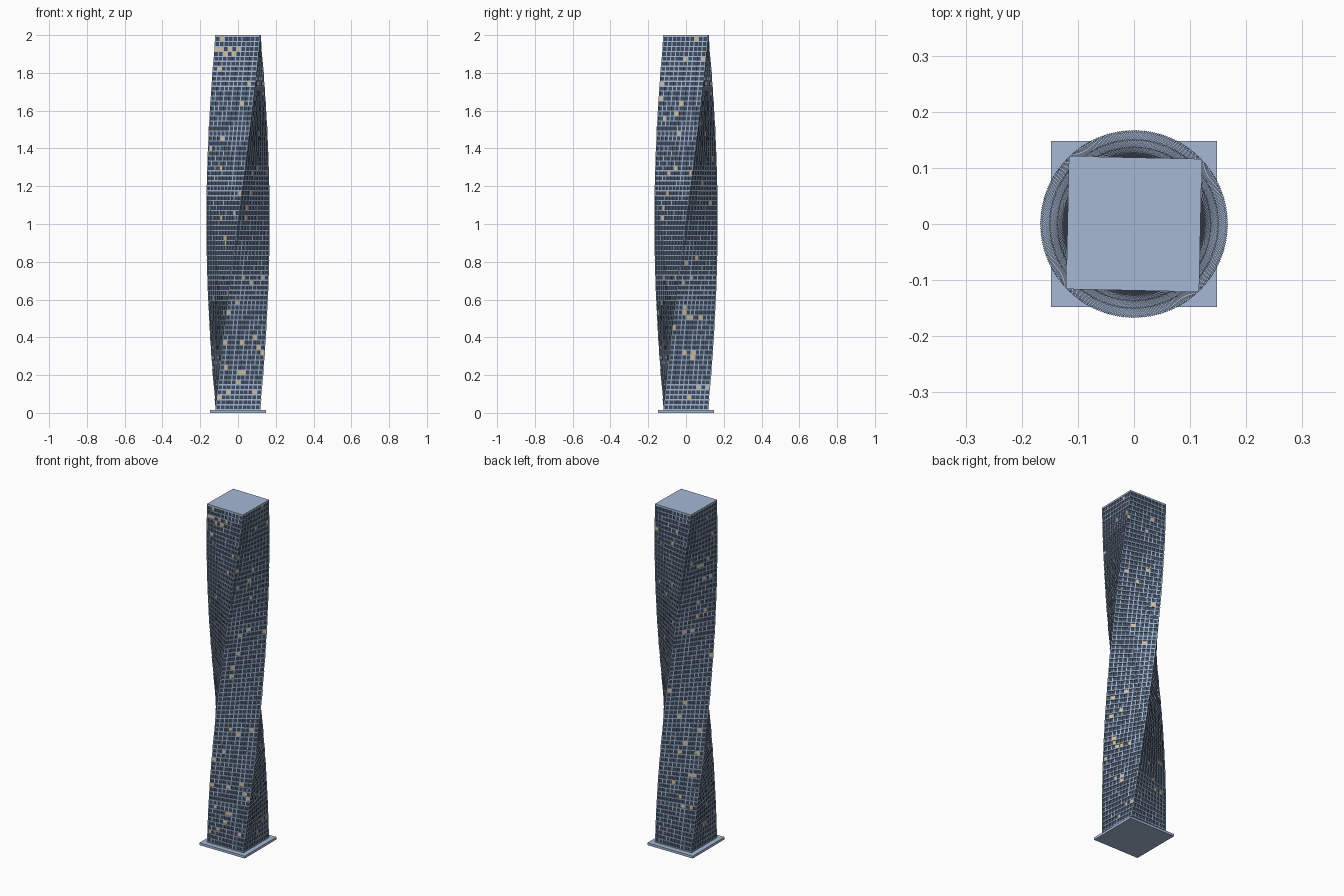
import bpy
import bmesh
import random
from math import radians
from mathutils import Matrix, Vector

cube = bpy.data.objects.get("Cube")
if cube:
    bpy.data.objects.remove(cube, do_unlink=True)

random.seed(4)

FLOORS = 75
BAYS = 10
HALF = 0.1185            # half width of a floor slab
BASE_TOP = 0.014
ROOF_BOTTOM = 1.99
PITCH = (ROOF_BOTTOM - BASE_TOP) / FLOORS
STEP = radians(90 / FLOORS)
SLAB = 0.006             # slab thickness
BAR = 0.0045             # mullion width
GLASS_HALF = HALF - 0.004


def material(name, color):
    mat = bpy.data.materials.new(name)
    mat.use_nodes = True
    rgba = (*color, 1)
    mat.diffuse_color = rgba
    mat.node_tree.nodes["Principled BSDF"].inputs["Base Color"].default_value = rgba
    return mat


frame_blue = material("pale_blue_frame", (0.38, 0.48, 0.66))
glass_blue = material("dark_blue_glass", (0.045, 0.07, 0.11))
lit_glass = material("warm_lit_glass", (0.7, 0.52, 0.3))


def add_box(bm, center, size, turn=0.0):
    """Box turned about the tower axis."""
    mat = (Matrix.Rotation(turn, 4, "Z") @ Matrix.Translation(Vector(center))
           @ Matrix.Diagonal((*size, 1)))
    bmesh.ops.create_cube(bm, size=1, matrix=mat)


def finish(name, bm, mat):
    mesh = bpy.data.meshes.new(name)
    bm.to_mesh(mesh)
    bm.free()
    mesh.materials.append(mat)
    obj = bpy.data.objects.new(name, mesh)
    bpy.context.collection.objects.link(obj)
    return obj


# Ground plinth
bm = bmesh.new()
add_box(bm, (0, 0, BASE_TOP / 2), (0.295, 0.295, BASE_TOP))
finish("base_plate", bm, frame_blue)

# Stacked floors, each turned a little further than the one below
slabs, glass, mullions, windows = (bmesh.new() for _ in range(4))
bay = (2 * HALF - BAR) / BAYS
for floor in range(FLOORS):
    z = BASE_TOP + floor * PITCH
    turn = floor * STEP
    clear = PITCH - SLAB
    mid = z + SLAB + clear / 2
    add_box(slabs, (0, 0, z + SLAB / 2), (2 * HALF, 2 * HALF, SLAB), turn)
    add_box(glass, (0, 0, mid), (2 * GLASS_HALF, 2 * GLASS_HALF, clear), turn)
    for side in range(4):
        side_turn = turn + side * radians(90)
        for k in range(BAYS):
            x = -HALF + BAR / 2 + k * bay
            add_box(mullions, (x, -HALF + BAR / 2 + 0.0005, mid),
                    (BAR, BAR, clear), side_turn)
            # A few windows with the lights on
            if random.random() < 0.04:
                add_box(windows, (x + bay / 2, -GLASS_HALF, mid),
                        (bay - BAR, 0.002, clear), side_turn)

finish("floor_slabs", slabs, frame_blue)
finish("glass_walls", glass, glass_blue)
finish("window_mullions", mullions, frame_blue)
finish("lit_windows", windows, lit_glass)

# Flat roof aligned with the top floor
bm = bmesh.new()
add_box(bm, (0, 0, (ROOF_BOTTOM + 2) / 2), (2 * HALF, 2 * HALF, 2 - ROOF_BOTTOM),
        (FLOORS - 1) * STEP)
finish("roof_slab", bm, frame_blue)
